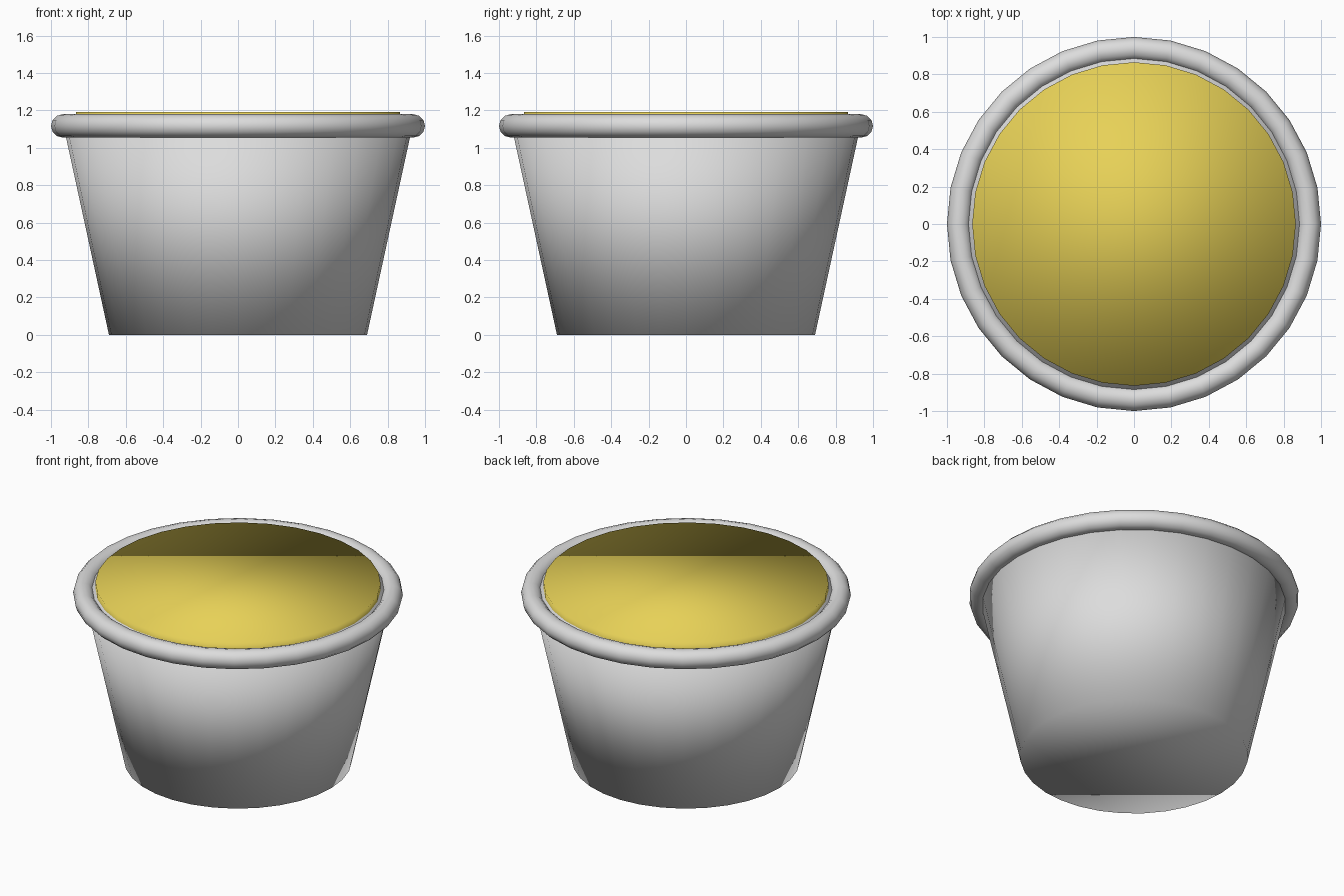
import bpy
import math

cube = bpy.data.objects.get("Cube")
if cube:
    bpy.data.objects.remove(cube, do_unlink=True)

SIDES = 32


def material(name, colour):
    mat = bpy.data.materials.new(name)
    mat.use_nodes = True
    mat.diffuse_color = colour
    mat.node_tree.nodes["Principled BSDF"].inputs["Base Color"].default_value = colour
    return mat


def finish(name, mat):
    obj = bpy.context.object
    obj.name = name
    obj.data.materials.append(mat)
    # smooth across the cap edges too, for the soft rounded look
    bpy.ops.object.shade_smooth()
    return obj


def frustum(name, r_low, r_high, z_low, z_high, mat):
    bpy.ops.mesh.primitive_cone_add(
        vertices=SIDES, radius1=r_low, radius2=r_high, depth=z_high - z_low,
        end_fill_type='NGON', location=(0, 0, (z_low + z_high) / 2))
    return finish(name, mat)


grey = material("light grey", (0.72, 0.72, 0.72, 1))
gold = material("golden yellow", (0.84, 0.67, 0.10, 1))

# Tapered cup with a closed top and base
frustum("cup_body", 0.69, 0.94, 0, 1.15, grey)

# Filling that stands just proud of the rim
frustum("filling", 0.865, 0.865, 1.08, 1.19, gold)

# Rolled rim
bpy.ops.mesh.primitive_torus_add(
    major_segments=SIDES, minor_segments=12, major_radius=0.9375,
    minor_radius=0.0625, location=(0, 0, 1.117))
finish("rim", grey)
